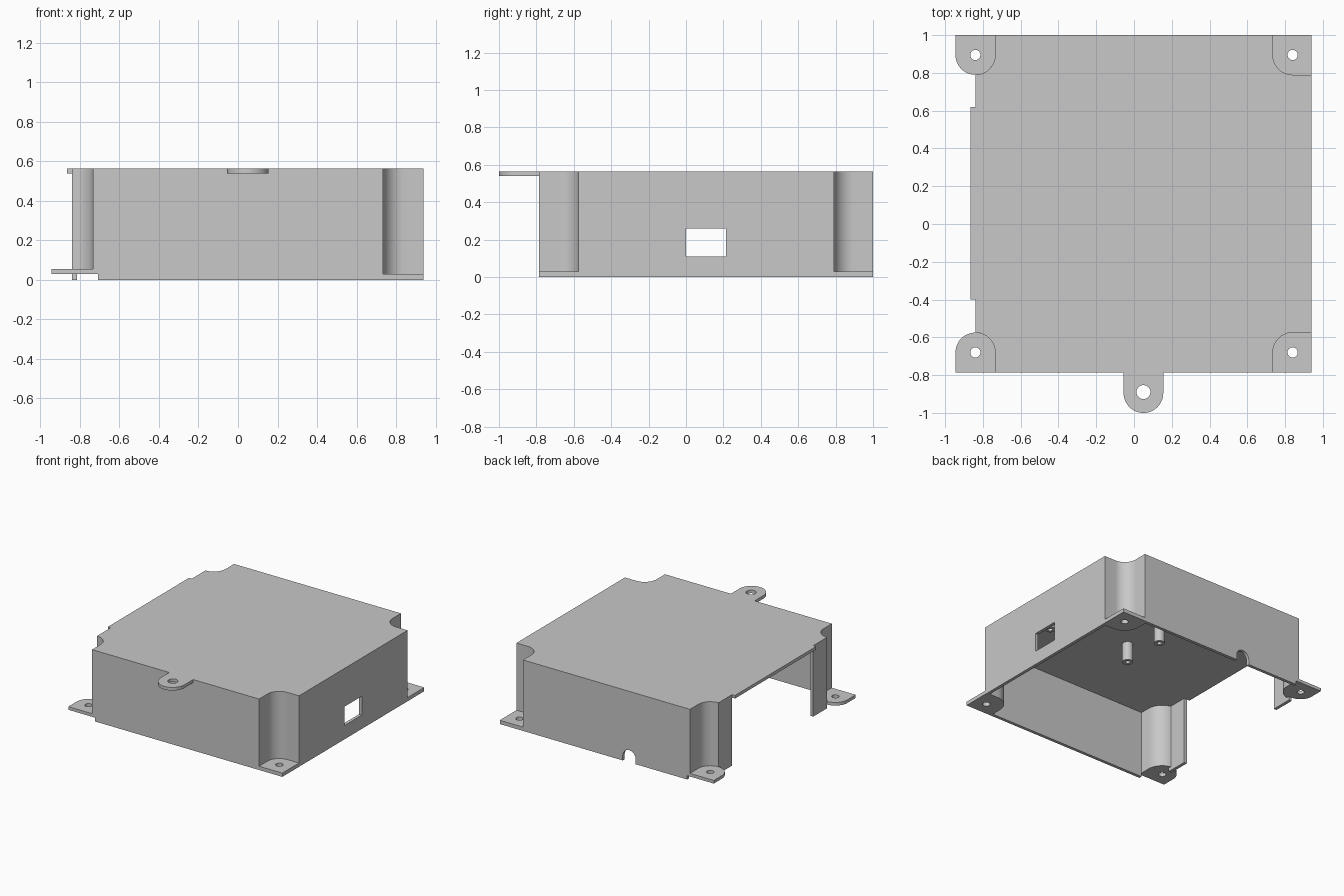
import bpy
import bmesh
import math

if "Cube" in bpy.data.objects:
    bpy.data.objects.remove(bpy.data.objects["Cube"], do_unlink=True)

WALL = 0.025
X0, X1, Y0, Y1 = -0.84, 0.94, -0.785, 1.0   # outer box edges
TOP = 0.565
R = 0.105                                   # corner recess radius
CX, CY_BACK, CY_FRONT = 0.84, 0.895, -0.68  # screw centres

grey = bpy.data.materials.new("light_grey_plastic")
grey.use_nodes = True
colour = (0.58, 0.58, 0.58, 1)
grey.diffuse_color = colour
grey.node_tree.nodes["Principled BSDF"].inputs["Base Color"].default_value = colour


def prism(name, outline, z0, z1):
    """Extrude a closed outline between two heights."""
    bm = bmesh.new()
    base = bm.faces.new([bm.verts.new((x, y, z0)) for x, y in outline])
    ext = bmesh.ops.extrude_face_region(bm, geom=[base])
    verts = [v for v in ext["geom"] if isinstance(v, bmesh.types.BMVert)]
    bmesh.ops.translate(bm, verts=verts, vec=(0, 0, z1 - z0))
    bmesh.ops.recalc_face_normals(bm, faces=bm.faces)
    mesh = bpy.data.meshes.new(name)
    bm.to_mesh(mesh)
    bm.free()
    mesh.materials.append(grey)
    obj = bpy.data.objects.new(name, mesh)
    bpy.context.collection.objects.link(obj)
    return obj


def arc(cx, cy, r, a0, a1, n=20):
    return [(cx + r * math.cos(math.radians(a0 + (a1 - a0) * i / n)),
             cy + r * math.sin(math.radians(a0 + (a1 - a0) * i / n)))
            for i in range(n + 1)]


def box(name, xa, xb, ya, yb, za, zb):
    return prism(name, [(xa, ya), (xb, ya), (xb, yb), (xa, yb)], za, zb)


def disc(name, cx, cy, r, za, zb):
    return prism(name, arc(cx, cy, r, 0, 360, 32)[:-1], za, zb)


def cut(obj, cutter):
    """Subtract a cutter and discard it."""
    cutter.hide_render = True
    mod = obj.modifiers.new("cut", "BOOLEAN")
    mod.operation = "DIFFERENCE"
    mod.solver = "EXACT"
    mod.object = cutter
    bpy.context.view_layer.objects.active = obj
    bpy.ops.object.modifier_apply(modifier=mod.name)
    bpy.data.objects.remove(cutter, do_unlink=True)


def finish(obj):
    bpy.ops.object.select_all(action="DESELECT")
    obj.select_set(True)
    bpy.context.view_layer.objects.active = obj
    bpy.ops.object.shade_smooth_by_angle(angle=math.radians(30))


def case_outline(d):
    """Rectangle with four rounded corner recesses, inset by d."""
    pts = []
    for sx, sy in ((1, 1), (-1, 1), (-1, -1), (1, -1)):
        cx, cy = sx * CX, CY_BACK if sy > 0 else CY_FRONT
        ex = X1 - d if sx > 0 else X0 + d
        ey = Y1 - d if sy > 0 else Y0 + d
        r = R + d
        a_x, a_y = (180 if sx > 0 else 0), (270 if sy > 0 else 90)
        if sx < 0 and sy < 0:
            a_x, a_y = 0, 90
        if sx < 0 and sy > 0:
            a_x, a_y = 360, 270
        # from the front/back edge, round the recess, to the side edge
        run = [(cx - sx * r, ey)] + arc(cx, cy, r, a_x, a_y) + [(ex, cy - sy * r)]
        if sx < 0:
            run = [(max(x, ex), y) for x, y in run]
        pts += run[::-1] if sx * sy > 0 else run
    clean = []
    for p in pts:
        if not clean or math.dist(p, clean[-1]) > 1e-4:
            clean.append(p)
    return clean


# Hollow case, open underneath
case = prism("case_shell", case_outline(0), 0, TOP)
cut(case, prism("cavity", case_outline(WALL), -0.1, TOP - WALL))

# Wide opening in one side, port window in the other
cut(case, box("side_opening", -0.95, -0.78, -0.40, 0.62, -0.1, TOP - WALL))
cut(case, box("port_window", 0.85, 1.05, 0, 0.215, 0.11, 0.26))

# Clearance under the raised feet
for ya, yb in ((0.755, 1.1), (-0.885, -0.54)):
    cut(case, box("foot_clearance", X0 + WALL, -0.71, ya, yb, -0.1, 0.03))

# Arched cable notch in the back wall
notch = prism("cable_notch", [(-0.057, -0.2)] + arc(0, 0.04, 0.057, 180, 0)
              + [(0.057, -0.2)], -0.1, 0.1)
notch.rotation_euler = (math.pi / 2, 0, 0)
notch.location = (-0.2, Y1, 0)
bpy.context.view_layer.update()
cut(case, notch)
finish(case)

# Lip of the lid over the side opening
box("lid_lip", -0.865, X0, -0.40, 0.62, TOP - WALL, TOP)

# Screw feet: flush ones fill the recesses, raised ones are rounded tabs
for side, cy, s in (("back", CY_BACK, 1), ("front", CY_FRONT, -1)):
    edge = Y1 if s > 0 else Y0
    flush = prism(side + "_flush_foot",
                  [(X1, edge), (CX - R, edge)] + arc(CX, cy, R, 180, 180 + 90 * s)
                  + [(X1, cy - s * R)], 0, 0.03)
    raised = prism(side + "_raised_foot",
                   [(-CX + R, edge), (-CX - R, edge)]
                   + arc(-CX, cy, R, 180, 180 + 180 * s, 32), 0.03, 0.055)
    for foot, x in ((flush, CX), (raised, -CX)):
        cut(foot, disc("screw_hole", x, cy, 0.027, -0.1, 0.2))
        finish(foot)

# Hanging tab at the top of the front
tab = prism("front_tab", [(0.155, Y0), (-0.055, Y0)]
            + arc(0.05, -0.895, R, 180, 360, 32), TOP - WALL, TOP)
cut(tab, disc("tab_hole", 0.05, -0.89, 0.037, 0.4, 0.7))
finish(tab)

# Board standoffs under the lid, with pilot holes
for x in (0.01, 0.75):
    for y in (-0.06, 0.30):
        post = disc("standoff", x, y, 0.04, 0.39, TOP - WALL)
        cut(post, disc("pilot_hole", x, y, 0.018, 0.3, 0.5))
        finish(post)
